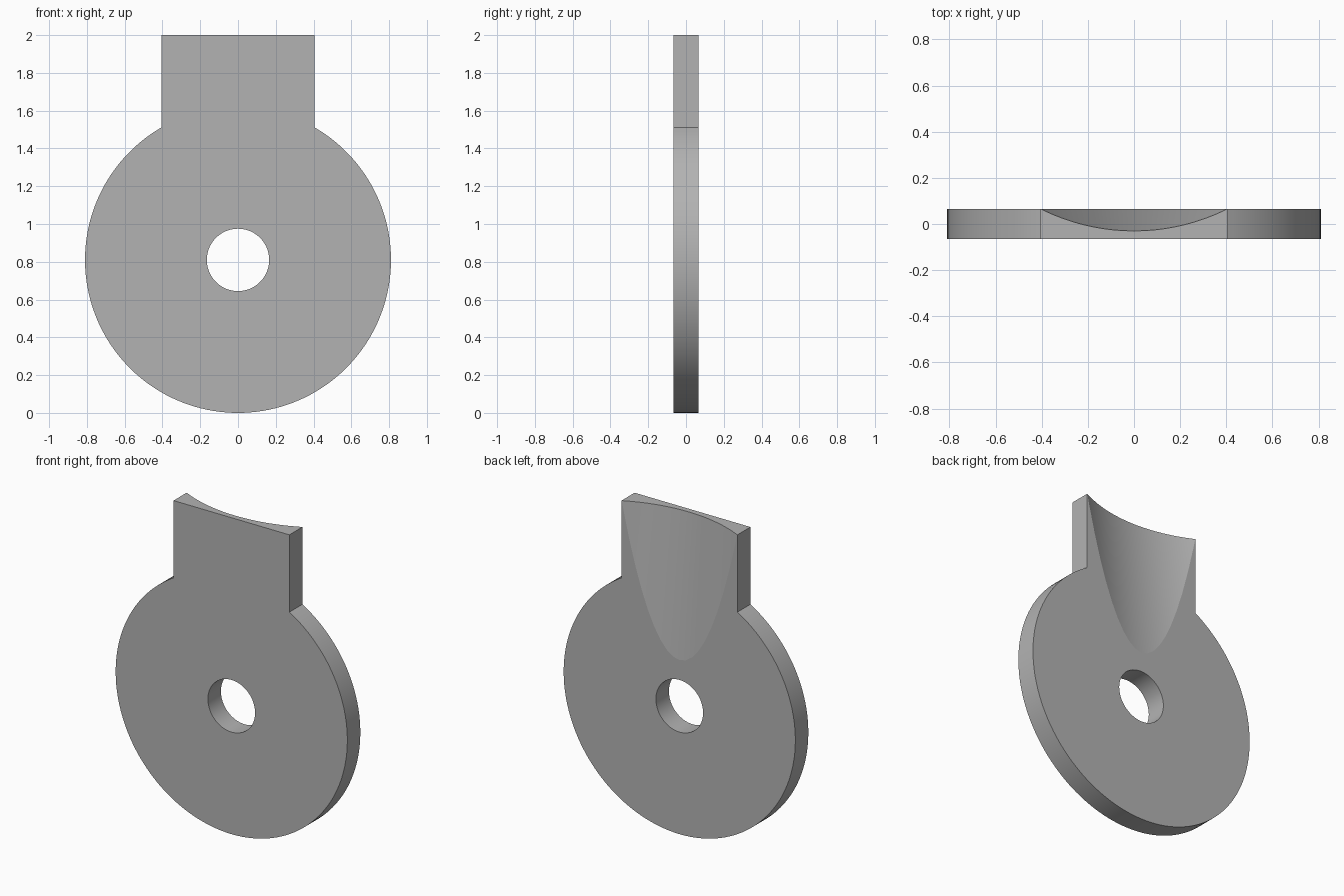
import bpy, bmesh, math
from mathutils import Vector

cube = bpy.data.objects.get("Cube")
if cube:
    bpy.data.objects.remove(cube, do_unlink=True)

RADIUS, HALF_TAB, TOP, THICK = 0.81, 0.405, 2.0, 0.13
HOLE, SCOOP, DEPTH, SCOOP_END = 0.165, 0.91, 0.095, 1.1
STEPS = 128

grey = bpy.data.materials.new("plain grey")
grey.use_nodes = True
colour = (0.45, 0.45, 0.45, 1)
grey.diffuse_color = colour
grey.node_tree.nodes["Principled BSDF"].inputs["Base Color"].default_value = colour


def cutter(name, radius, depth, location, tilt):
    """Hidden cylinder used for a boolean cut."""
    bpy.ops.mesh.primitive_cylinder_add(vertices=STEPS, radius=radius, depth=depth,
                                        location=location, rotation=(tilt, 0, 0))
    obj = bpy.context.object
    obj.name = name
    obj.hide_render = True
    obj.hide_set(True)
    return obj


# Plate outline: a round disc running into a straight tab
half_gap = math.asin(HALF_TAB / RADIUS)
points = []
for i in range(STEPS + 1):
    a = half_gap + (2 * math.pi - 2 * half_gap) * i / STEPS
    points.append((RADIUS * math.sin(a), RADIUS + RADIUS * math.cos(a)))
points += [(-HALF_TAB, TOP), (HALF_TAB, TOP)]

bm = bmesh.new()
face = bm.faces.new([bm.verts.new((x, -THICK / 2, z)) for x, z in points])
ext = bmesh.ops.extrude_face_region(bm, geom=[face])
verts = [v for v in ext["geom"] if isinstance(v, bmesh.types.BMVert)]
bmesh.ops.translate(bm, verts=verts, vec=Vector((0, THICK, 0)))
bmesh.ops.recalc_face_normals(bm, faces=bm.faces)
mesh = bpy.data.meshes.new("tabbed_disc")
bm.to_mesh(mesh)
bm.free()
mesh.materials.append(grey)
disc = bpy.data.objects.new("tabbed_disc", mesh)
bpy.context.collection.objects.link(disc)

# Central hole, and a tilted shallow scoop down the back of the tab
tilt = math.atan(DEPTH / (TOP - SCOOP_END))
scoop_y = THICK / 2 - DEPTH + SCOOP / math.cos(tilt)
cutters = [
    cutter("hole_cutter", HOLE, 1, (0, 0, RADIUS), math.pi / 2),
    cutter("scoop_cutter", SCOOP, 4, (0, scoop_y, TOP), tilt),
]
for c in cutters:
    mod = disc.modifiers.new(c.name, "BOOLEAN")
    mod.operation = "DIFFERENCE"
    mod.solver = "EXACT"
    mod.object = c

# Apply the cuts, drop the helpers, and shade
bpy.ops.object.select_all(action="DESELECT")
disc.select_set(True)
bpy.context.view_layer.objects.active = disc
for c in cutters:
    bpy.ops.object.modifier_apply(modifier=c.name)
    bpy.data.objects.remove(c, do_unlink=True)
bpy.ops.object.shade_smooth_by_angle(angle=math.radians(5))
